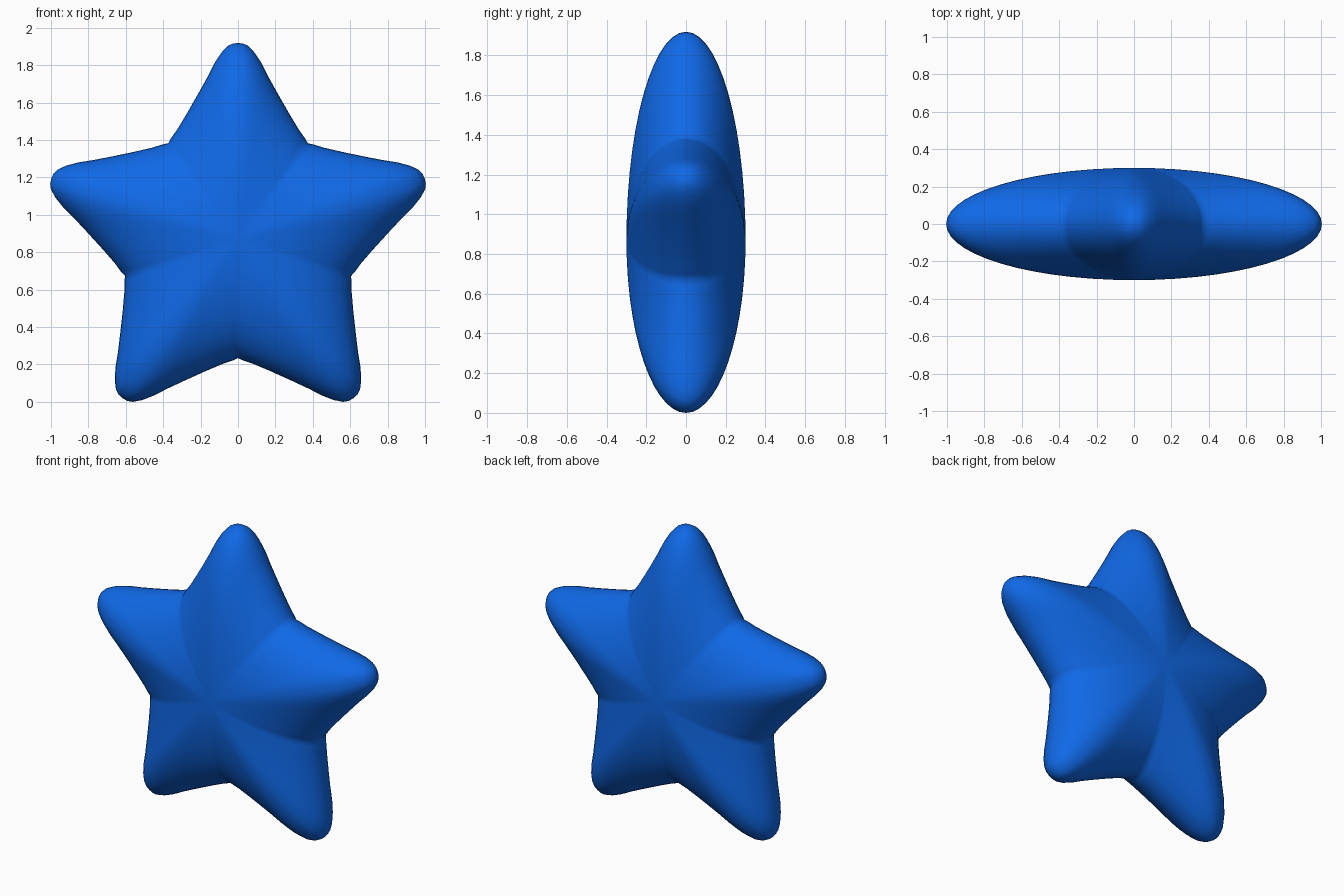
import bpy, bmesh, math

if "Cube" in bpy.data.objects:
    bpy.data.objects.remove(bpy.data.objects["Cube"])

CENTRE_Z, DEPTH, RINGS = 0.85, 0.30, 28

# Half of one arm outline: (sideways, outwards), tip to valley
half = [(0, 1.05), (0.028, 1.047), (0.055, 1.034), (0.09, 0.997), (0.127, 0.94),
        (0.165, 0.865), (0.215, 0.775), (0.275, 0.67), (0.325, 0.587),
        (0.358, 0.541), (0.373, 0.514)]
arm = [(-s, o) for s, o in half[:0:-1]] + half[:-1]

# Repeat the arm five times around the centre
outline = []
for k in range(5):
    a = k * math.tau / 5
    c, n = math.cos(a), math.sin(a)
    outline += [(s * c + o * n, o * c - s * n) for s, o in arm]

# Puffy body: the star outline shrinks elliptically towards the front and back poles
bm = bmesh.new()
rings = []
for i in range(1, RINGS):
    phi = -math.pi / 2 + math.pi * i / RINGS
    k, y = math.cos(phi), DEPTH * math.sin(phi)
    rings.append([bm.verts.new((x * k, y, CENTRE_Z + z * k)) for x, z in outline])
front = bm.verts.new((0, -DEPTH, CENTRE_Z))
back = bm.verts.new((0, DEPTH, CENTRE_Z))
count = len(outline)
for j in range(count):
    m = (j + 1) % count
    for a, b in zip(rings, rings[1:]):
        bm.faces.new((a[j], a[m], b[m], b[j]))
    bm.faces.new((front, rings[0][m], rings[0][j]))
    bm.faces.new((back, rings[-1][j], rings[-1][m]))
bmesh.ops.recalc_face_normals(bm, faces=bm.faces)
for f in bm.faces:
    f.smooth = True

mesh = bpy.data.meshes.new("star")
bm.to_mesh(mesh)
bm.free()
star = bpy.data.objects.new("star", mesh)
bpy.context.collection.objects.link(star)

# Blue finish
blue = bpy.data.materials.new("blue")
blue.diffuse_color = (0.005, 0.14, 0.8, 1)
blue.use_nodes = True
blue.node_tree.nodes["Principled BSDF"].inputs["Base Color"].default_value = blue.diffuse_color
mesh.materials.append(blue)

# Rest the lower tips on the ground
star.location.z = -min(v.co.z for v in mesh.vertices)
